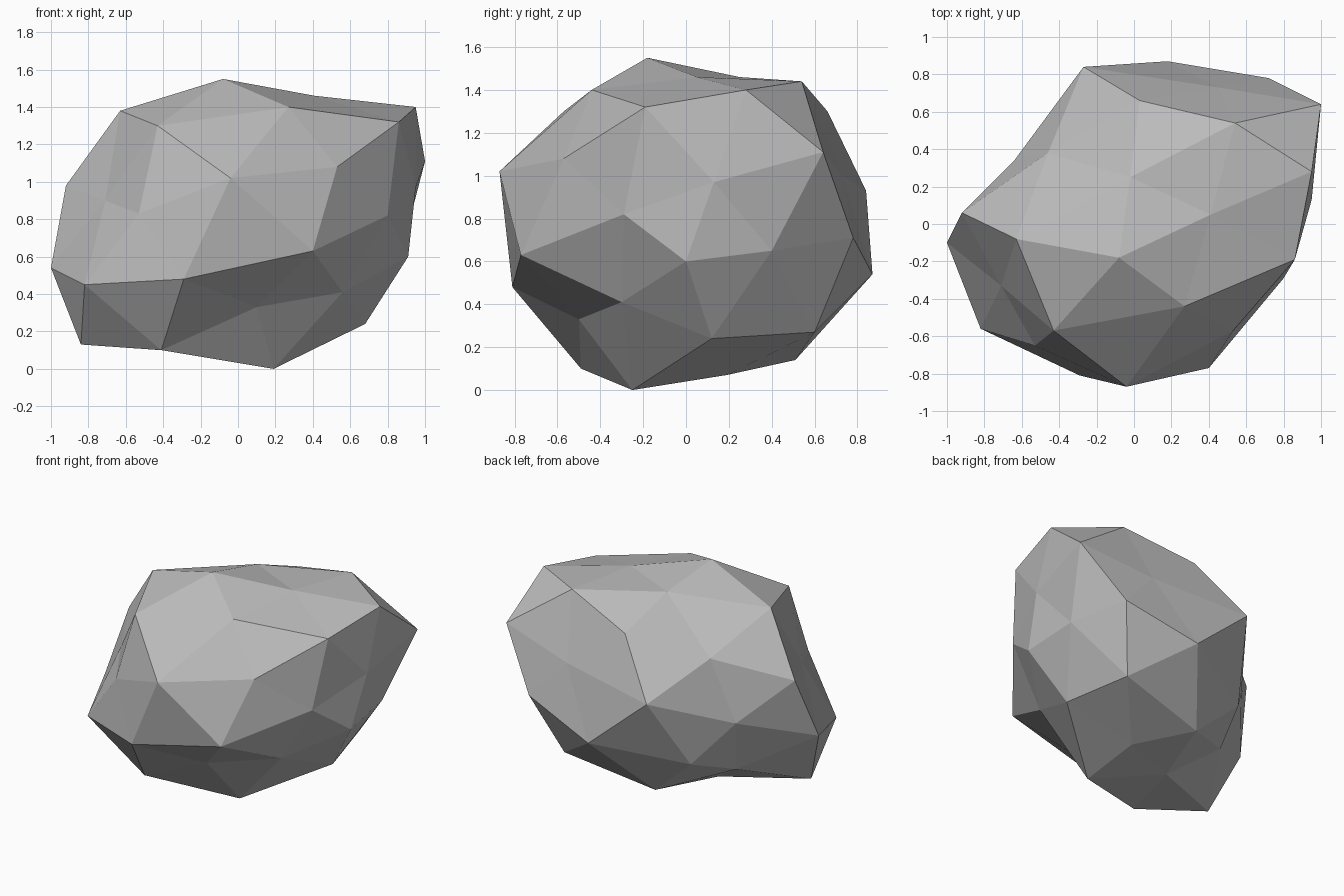
import bpy
import bmesh
from mathutils import Vector

# Remove the default cube only
default_cube = bpy.data.objects.get("Cube")
if default_cube:
    bpy.data.objects.remove(default_cube, do_unlink=True)


def flat_material(name, shade):
    """Create a plain grey material with matching viewport and render colour."""
    material = bpy.data.materials.new(name)
    material.use_nodes = True
    colour = (shade, shade, shade, 1)
    material.diffuse_color = colour
    shader = next(node for node in material.node_tree.nodes
                  if node.type == "BSDF_PRINCIPLED")
    shader.inputs["Base Color"].default_value = colour
    return material


# Corner points of the boulder, in hundredths of a unit, grouped by side
crown = [(-8, -18, 155), (-63, -8, 138), (-43, -57, 130), (27, -44, 140),
         (41, 5, 146), (-2, 25, 146), (54, 54, 144), (95, 28, 140),
         (86, -19, 132), (3, 66, 130)]
front = [(-4, -87, 102), (-29, -81, 48), (40, -77, 63), (53, -57, 108),
         (-53, -65, 83), (10, -50, 33)]
left = [(80, -29, 82), (95, 13, 97), (100, 64, 111), (91, 0, 60),
        (88, 40, 65), (56, -30, 41), (68, 12, 24)]
back = [(72, 78, 71), (18, 87, 54), (-27, 84, 93), (45, 73, 100),
        (56, 60, 27), (-43, 56, 43), (-46, 38, 114)]
right = [(-92, 6, 98), (-100, -10, 54), (-82, -56, 45), (-71, -33, 90),
         (-64, 34, 70), (-56, 22, 30)]
underside = [(-84, -24, 13), (-41, -49, 10), (19, -25, 0), (18, 19, 7),
             (-11, 51, 14), (-27, 1, 9)]

corners = [Vector(point) / 100
           for side in (crown, front, left, back, right, underside)
           for point in side]
middle = Vector((0, 0, 0.77))


def build_boulder(name, points, centre, material):
    """Wrap triangles around the points, keeping shallow hollows between them."""
    bm = bmesh.new()
    position = bm.verts.layers.float_vector.new("position")

    # Wrap on a ball first, so every corner is used
    for point in points:
        vert = bm.verts.new((point - centre).normalized())
        vert[position] = point
    bmesh.ops.convex_hull(bm, input=bm.verts[:])

    # Chisel each corner out to its real place
    for vert in bm.verts:
        vert.co = vert[position]
    bm.verts.layers.float_vector.remove(position)
    bmesh.ops.recalc_face_normals(bm, faces=bm.faces[:])
    for face in bm.faces:
        face.smooth = False

    mesh = bpy.data.meshes.new(name)
    bm.to_mesh(mesh)
    bm.free()
    mesh.materials.append(material)
    boulder = bpy.data.objects.new(name, mesh)
    bpy.context.collection.objects.link(boulder)
    return boulder


build_boulder("boulder", corners, middle, flat_material("stone_grey", 0.5))
